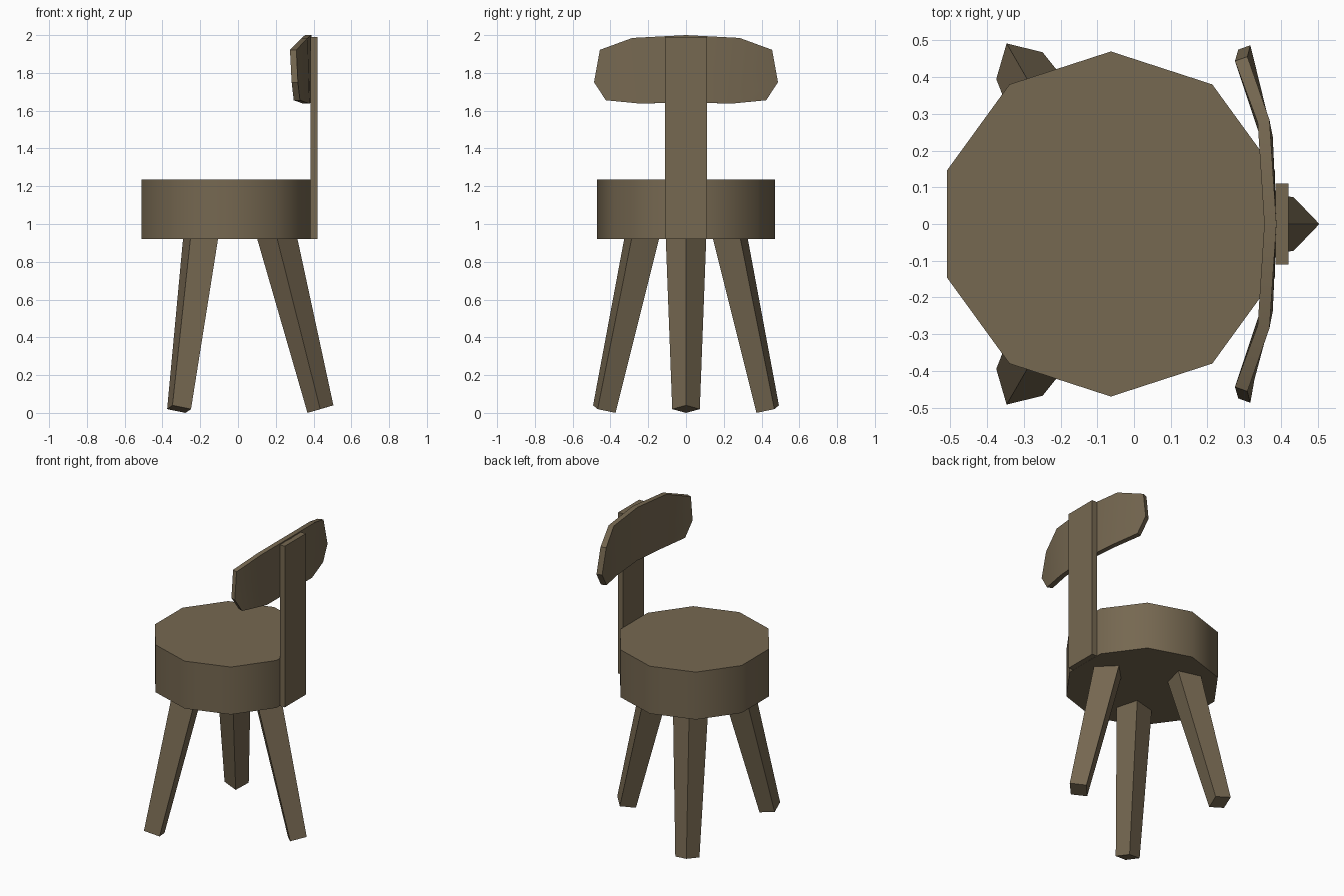
import bpy, bmesh, math
from mathutils import Vector, Matrix

if "Cube" in bpy.data.objects:
    bpy.data.objects.remove(bpy.data.objects["Cube"])

CX = -0.063  # centre axis of seat and legs

wood = bpy.data.materials.new("brown_wood")
wood.diffuse_color = (0.18, 0.138, 0.082, 1)
wood.use_nodes = True
wood.node_tree.nodes["Principled BSDF"].inputs["Base Color"].default_value = wood.diffuse_color


def make(name, verts, faces, smooth=None):
    bm = bmesh.new()
    vs = [bm.verts.new(v) for v in verts]
    for f in faces:
        bm.faces.new([vs[i] for i in f])
    bmesh.ops.recalc_face_normals(bm, faces=bm.faces)
    me = bpy.data.meshes.new(name)
    bm.to_mesh(me)
    bm.free()
    me.materials.append(wood)
    ob = bpy.data.objects.new(name, me)
    bpy.context.collection.objects.link(ob)
    if smooth:
        bpy.ops.object.select_all(action='DESELECT')
        ob.select_set(True)
        bpy.context.view_layer.objects.active = ob
        bpy.ops.object.shade_smooth_by_angle(angle=math.radians(smooth))
    return ob


def loft(name, low, high, smooth=None):
    """Closed solid between two rings with equal point counts."""
    n = len(low)
    faces = [list(range(n)), list(range(n, 2 * n))]
    faces += [[i, (i + 1) % n, n + (i + 1) % n, n + i] for i in range(n)]
    return make(name, list(low) + list(high), faces, smooth)


# Seat: thick ten-sided cushion with a vertex on the y axis
ring = [(CX + 0.47 * math.cos(a), 0.47 * math.sin(a))
        for a in (math.pi / 2 + i * math.tau / 10 for i in range(10))]
loft("seat", [(x, y, 0.92) for x, y in ring],
     [(x, y, 1.235) for x, y in ring], 40)

# Legs: tapered, splayed, corner pointing outwards, three around the axis
foot = [(0.568, 0, 0.04), (0.498, 0.073, 0.02), (0.431, 0, 0.0), (0.498, -0.073, 0.02)]
head = [(0.378, 0, 0.92), (0.271, 0.107, 0.92), (0.165, 0, 0.92), (0.271, -0.107, 0.92)]
for i, name in enumerate(("back_leg", "side_leg_a", "side_leg_b")):
    m = Matrix.Translation((CX, 0, 0)) @ Matrix.Rotation(i * math.tau / 3, 4, 'Z')
    loft(name, [m @ Vector(p) for p in foot], [m @ Vector(p) for p in head])

# Back post: flat upright board
plan = [(0.385, -0.11), (0.421, -0.11), (0.421, 0.11), (0.385, 0.11)]
loft("back_post", [(x, y, 0.92) for x, y in plan], [(x, y, 1.99) for x, y in plan])

# Backrest: curved plate; half outline of front face plus offset to the rear face
half = [  # (x, y, z), (dx, dy)
    ((0.355, 0, 2.0), (0.033, 0)),
    ((0.337, 0.276, 1.985), (0.032, 0.008)),
    ((0.275, 0.444, 1.922), (0.034, 0.012)),
    ((0.284, 0.475, 1.75), (0.033, 0.012)),
    ((0.295, 0.412, 1.655), (0.033, 0.012)),
    ((0.346, 0.23, 1.637), (0.032, 0.008)),
    ((0.358, 0, 1.645), (0.031, 0)),
]
front = [p for p, d in half]
rear = [(p[0] + d[0], p[1] + d[1], p[2]) for p, d in half]
n = len(half)
mirror = lambda pts: [(x, -y, z) for x, y, z in pts[1:-1]]
verts = front + rear + mirror(front) + mirror(rear)
faces = []
for side in (0, 1):
    def idx(k, layer):
        if side == 0 or k in (0, n - 1):
            return layer * n + k
        return 2 * n + layer * (n - 2) + k - 1
    for layer in (0, 1):
        faces.append([idx(k, layer) for k in (0, 1, 5, 6)])
        faces.append([idx(k, layer) for k in (1, 2, 3, 4, 5)])
    for k in range(n - 1):
        faces.append([idx(k, 0), idx(k + 1, 0), idx(k + 1, 1), idx(k, 1)])
make("backrest", verts, faces, 30)
